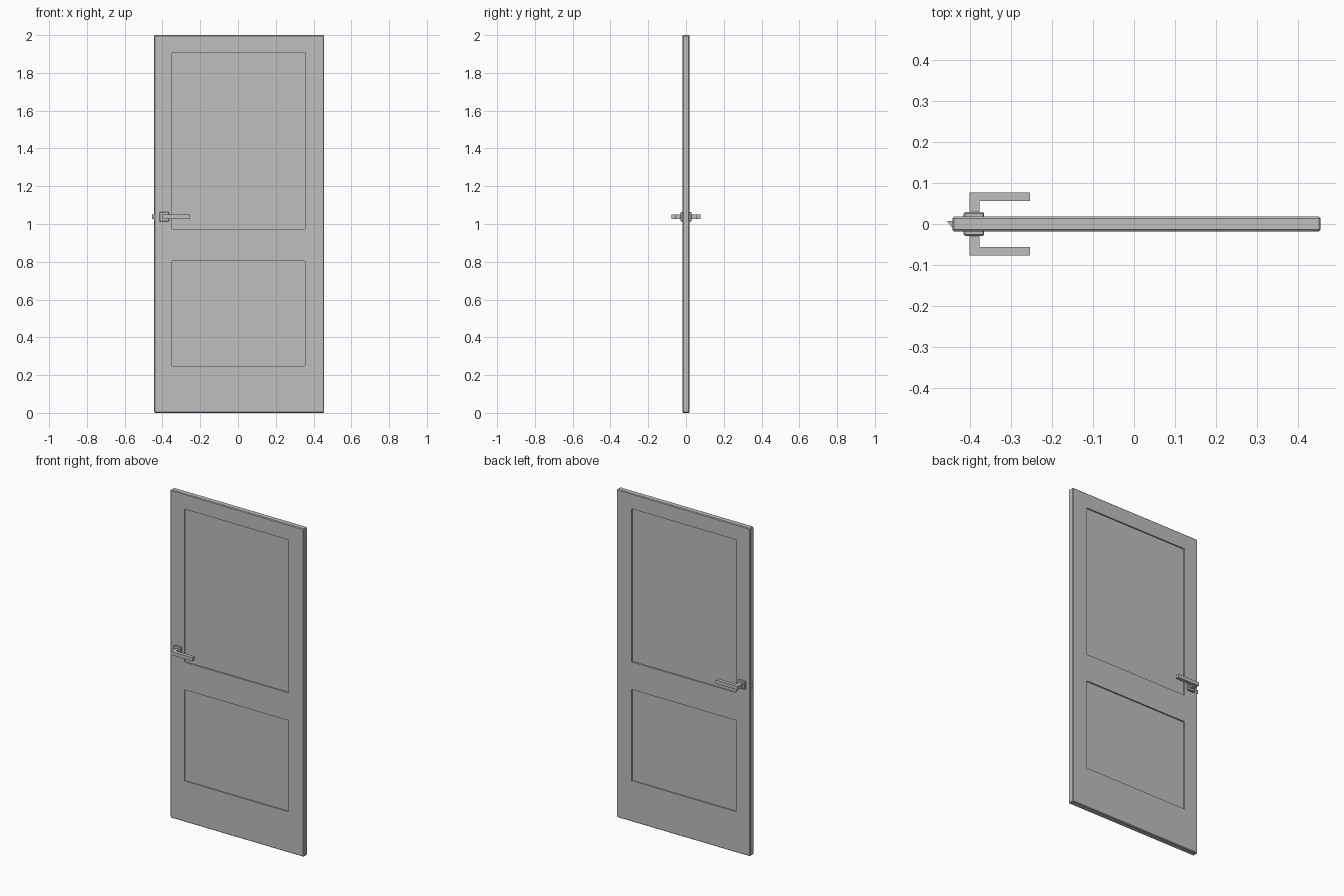
import bpy, bmesh
from mathutils import Vector

if "Cube" in bpy.data.objects:
    bpy.data.objects.remove(bpy.data.objects["Cube"])

grey = bpy.data.materials.new("plain grey")
grey.diffuse_color = (0.52, 0.52, 0.52, 1)
grey.use_nodes = True
grey.node_tree.nodes["Principled BSDF"].inputs["Base Color"].default_value = grey.diffuse_color


def finish(name, bm):
    bmesh.ops.recalc_face_normals(bm, faces=bm.faces)
    me = bpy.data.meshes.new(name)
    bm.to_mesh(me)
    bm.free()
    me.materials.append(grey)
    ob = bpy.data.objects.new(name, me)
    bpy.context.collection.objects.link(ob)
    return ob


def box_bm(lo, hi, bevel=0.0):
    bm = bmesh.new()
    bmesh.ops.create_cube(bm, size=1)
    lo, hi = Vector(lo), Vector(hi)
    for v in bm.verts:
        v.co = (lo + hi) / 2 + v.co * (hi - lo)
    if bevel:
        bmesh.ops.bevel(bm, geom=bm.edges[:], offset=bevel, segments=1,
                        profile=0.5, affect='EDGES')
    return bm


# Door leaf: chamfered slab with two recessed panels on each side
T = 0.018
X0, X1 = -0.349, 0.355
panels = [(0.249, 0.805), (0.974, 1.907)]
bm = box_bm((-0.444, -T, 0), (0.456, T, 2), 0.004)
cuts = [((x, 0, 0), (1, 0, 0)) for x in (X0, X1)]
cuts += [((0, 0, z), (0, 0, 1)) for p in panels for z in p]
for co, no in cuts:
    bmesh.ops.bisect_plane(bm, geom=bm.verts[:] + bm.edges[:] + bm.faces[:],
                           plane_co=co, plane_no=no)
bm.normal_update()
recess = []
for f in bm.faces:
    c = f.calc_center_median()
    if (abs(f.normal.y) > 0.99 and X0 < c.x < X1
            and any(a < c.z < b for a, b in panels)):
        recess.append(f)
for f in bmesh.ops.extrude_discrete_faces(bm, faces=recess)["faces"]:
    side = 1 if f.calc_center_median().y > 0 else -1
    for v in f.verts:
        v.co.y -= side * 0.008
bmesh.ops.remove_doubles(bm, verts=bm.verts[:], dist=1e-5)
finish("door_leaf", bm)

# Handles, one per side: rose plate, spindle neck and lever
ZH = 1.038
for label, s in (("front", -1), ("back", 1)):
    def span(x0, x1, y0, y1, h, bevel=0.0):
        ya, yb = sorted((s * y0, s * y1))
        return box_bm((x0, ya, ZH - h), (x1, yb, ZH + h), bevel)
    finish(label + "_handle_plate", span(-0.416, -0.366, 0.014, 0.029, 0.025, 0.003))
    finish(label + "_handle_neck", span(-0.402, -0.378, 0.025, 0.060, 0.011))
    finish(label + "_handle_lever", span(-0.402, -0.254, 0.056, 0.0775, 0.011))

# Latch: wedge bolt protruding from the lock edge
bm = bmesh.new()
profile = [(-0.456, 0.007), (-0.440, 0.007), (-0.440, -0.009), (-0.444, -0.009), (-0.456, 0.005)]
base = bm.faces.new([bm.verts.new((x, y, ZH - 0.012)) for x, y in profile])
ext = bmesh.ops.extrude_face_region(bm, geom=[base])["geom"]
for v in ext:
    if isinstance(v, bmesh.types.BMVert):
        v.co.z += 0.024
finish("latch", bm)
